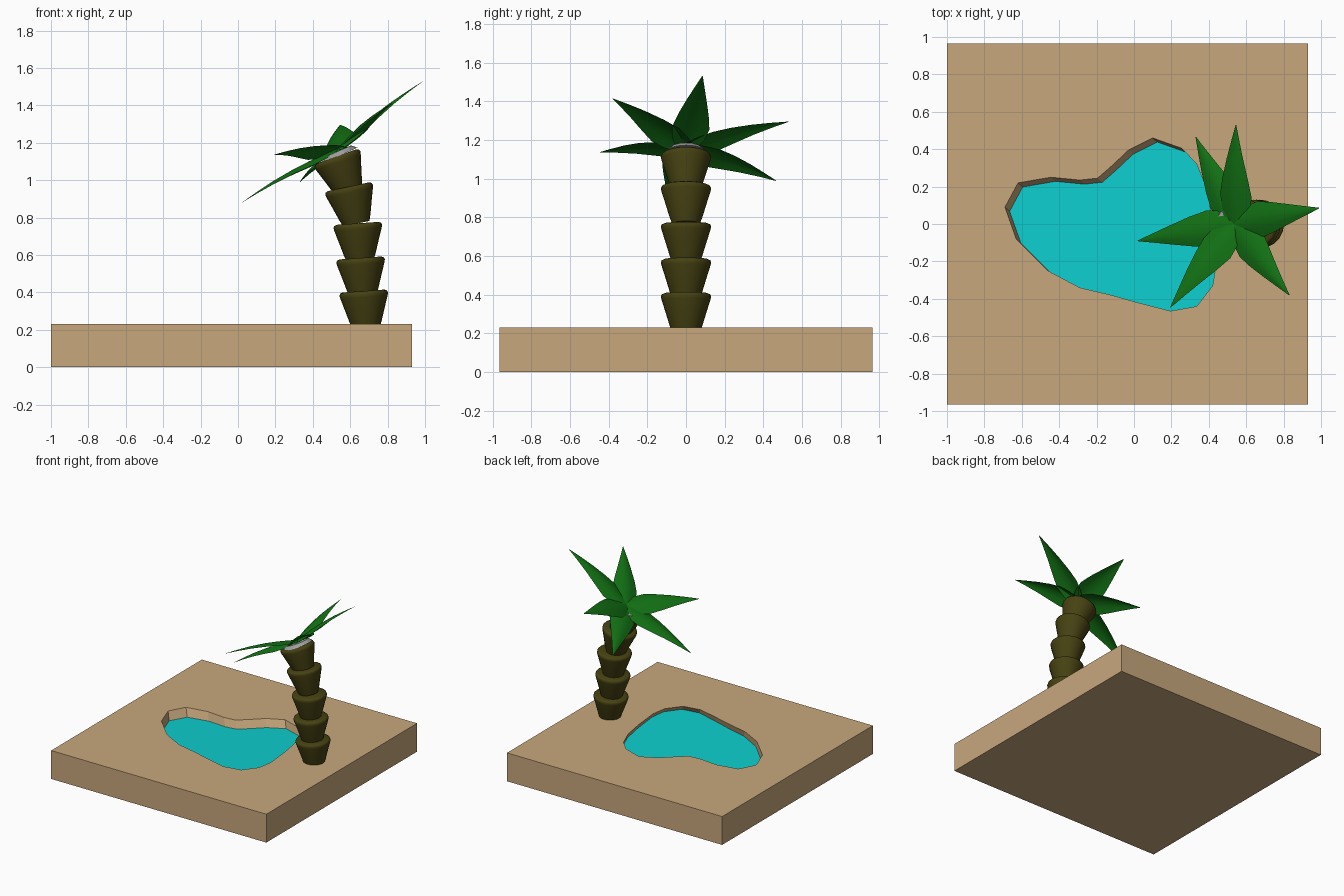
import bpy, bmesh, math
from mathutils import Vector, Matrix

if "Cube" in bpy.data.objects:
    bpy.data.objects.remove(bpy.data.objects["Cube"])


def mat(name, rgb):
    m = bpy.data.materials.new(name)
    m.diffuse_color = (*rgb, 1)
    m.use_nodes = True
    m.node_tree.nodes["Principled BSDF"].inputs["Base Color"].default_value = m.diffuse_color
    return m


SAND = mat("sand", (0.58, 0.39, 0.205))
WATER = mat("water", (0.004, 0.62, 0.62))
BARK = mat("bark", (0.062, 0.054, 0.006))
LEAF = mat("leaf green", (0.006, 0.165, 0.007))
GREY = mat("grey", (0.35, 0.35, 0.35))


def finish(bm, name, material, smooth=None):
    me = bpy.data.meshes.new(name)
    bm.to_mesh(me)
    bm.free()
    me.materials.append(material)
    ob = bpy.data.objects.new(name, me)
    bpy.context.collection.objects.link(ob)
    if smooth:
        bpy.ops.object.select_all(action='DESELECT')
        ob.select_set(True)
        bpy.context.view_layer.objects.active = ob
        bpy.ops.object.shade_smooth_by_angle(angle=math.radians(smooth))
    return ob


# pool outline at ground level
RIM = [(-.69, .09), (-.62, .22), (-.445, .25), (-.29, .235), (-.195, .245), (-.12, .31),
       (-.03, .395), (.10, .46), (.255, .405), (.335, .32), (.39, .18), (.42, 0),
       (.44, -.21), (.42, -.33), (.335, -.44), (.195, -.465), (.02, -.42), (-.12, -.38),
       (-.29, -.34), (-.46, -.25), (-.63, -.08)]
TOP = 0.23
# shoreline: outline slid slightly sideways and sunk to a gently sloping surface
SHORE = [(x + .025, y - .022, .178 + .016 * (x - y)) for x, y in RIM]

# sand block with pool hole
bm = bmesh.new()
box = [(-1, -.965), (.93, -.965), (.93, .965), (-1, .965)]
lo = [bm.verts.new((x, y, 0)) for x, y in box]
hi = [bm.verts.new((x, y, TOP)) for x, y in box]
rim = [bm.verts.new((x, y, TOP)) for x, y in RIM]
shore = [bm.verts.new(p) for p in SHORE]
edges = []
for ring in (hi, rim):
    for i in range(len(ring)):
        edges.append(bm.edges.new((ring[i - 1], ring[i])))
bmesh.ops.triangle_fill(bm, edges=edges, use_beauty=True, use_dissolve=False, normal=(0, 0, 1))
bm.faces.new(lo[::-1])
for a, b in ((lo, hi), (shore, rim)):
    for i in range(len(a)):
        bm.faces.new((a[i - 1], a[i], b[i], b[i - 1]))
bmesh.ops.recalc_face_normals(bm, faces=bm.faces)
finish(bm, "sand_block", SAND)

# water surface
bm = bmesh.new()
f = bm.faces.new([bm.verts.new(p) for p in SHORE])
f.normal_update()
if f.normal.z < 0:
    f.normal_flip()
bmesh.ops.triangulate(bm, faces=bm.faces)
finish(bm, "water", WATER)

# trunk: flared segments, (top centre x, z, lean in degrees)
PROFILE = [(.072, -.19), (.085, -.155), (.108, -.08), (.127, -.02), (.130, -.005),
           (.126, .006), (.112, .012)]
SIDES = 20
for n, (cx, cz, lean) in enumerate([(.672, .395, 4), (.655, .572, 4), (.64, .757, 4),
                                    (.593, .953, 12), (.53, 1.115, 20)]):
    bm = bmesh.new()
    rings = [[bm.verts.new((r * math.cos(a), r * math.sin(a), z))
              for a in (2 * math.pi * i / SIDES for i in range(SIDES))] for r, z in PROFILE]
    for a, b in zip(rings, rings[1:]):
        for i in range(SIDES):
            bm.faces.new((a[i - 1], a[i], b[i], b[i - 1]))
    bm.faces.new(rings[0][::-1])
    bm.faces.new(rings[-1])
    bmesh.ops.recalc_face_normals(bm, faces=bm.faces)
    bm.transform(Matrix.Translation((cx, 0, cz)) @ Matrix.Rotation(-math.radians(lean), 4, 'Y'))
    finish(bm, f"trunk_segment_{n + 1}", BARK, 50)

# grey crown disc between trunk and leaves
bm = bmesh.new()
bmesh.ops.create_cone(bm, cap_ends=True, segments=16, radius1=.115, radius2=.09, depth=.025)
bm.transform(Matrix.Translation((.528, 0, 1.138)) @ Matrix.Rotation(-math.radians(24), 4, 'Y'))
finish(bm, "crown_disc", GREY)

# leaves: arched, pointed blades from the crown centre to each tip
CROWN = Vector((.535, 0, 1.17))
NORMAL = Vector((-.5, 0, .87)).normalized()
TIPS = [(.99, .085, 1.53), (.83, -.38, 1.415), (.195, -.445, 1.137),
        (.02, -.09, .88), (.33, .465, .99), (.545, .53, 1.295)]
WIDTHS = [(0, .055), (.14, .085), (.28, .098), (.45, .08), (.65, .052), (.83, .026), (1, .002)]
for n, tip in enumerate(TIPS):
    d = Vector(tip) - CROWN
    side = NORMAL.cross(d).normalized()
    up = d.cross(side).normalized()
    bm = bmesh.new()
    rows = []
    for t, w in WIDTHS:
        mid = CROWN + d * t + up * (.02 * math.sin(math.pi * t))
        rows.append([bm.verts.new(mid + side * (s * w) - up * (abs(s) ** 1.5 * w * .3))
                     for s in (-1, -.5, 0, .5, 1)])
    for a, b in zip(rows, rows[1:]):
        for i in range(4):
            bm.faces.new((a[i], b[i], b[i + 1], a[i + 1]))
    for f in bm.faces:
        f.normal_update()
        if f.normal.dot(up) < 0:
            f.normal_flip()
    finish(bm, f"palm_leaf_{n + 1}", LEAF, 60)
